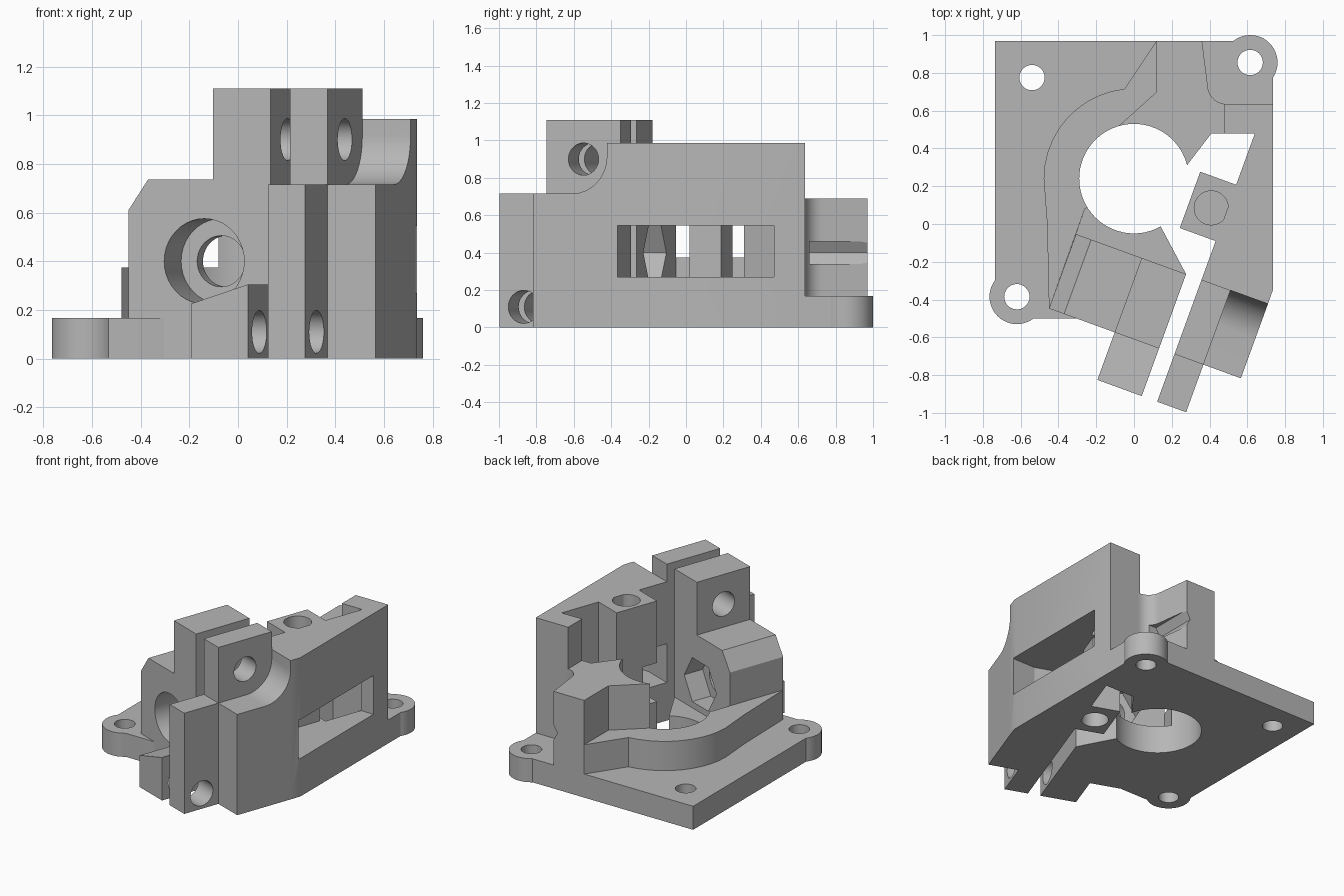
import bpy, bmesh, math
from mathutils import Vector

cube = bpy.data.objects.get("Cube")
if cube:
    bpy.data.objects.remove(cube, do_unlink=True)

grey = bpy.data.materials.new("plain grey")
grey.use_nodes = True
COLOR = (0.47, 0.47, 0.47, 1)
grey.diffuse_color = COLOR
grey.node_tree.nodes["Principled BSDF"].inputs["Base Color"].default_value = COLOR

C, S = math.cos(math.radians(20)), math.sin(math.radians(20))


def turned(u, v):
    """Plan point in the clamp frame, which is turned 20 degrees."""
    return (C * u + S * v, -S * u + C * v)


# Placements: profile (a, b) and depth h to a 3D point
def upright(a, b, h):
    return Vector((a, b, h))


def along_u(a, b, h):
    return Vector((*turned(h, a), b))


def along_v(a, b, h):
    return Vector((*turned(a, h), b))


def along_y(a, b, h):
    return Vector((a, h, b))


def prism(name, pts, h0, h1, place=upright):
    bm = bmesh.new()
    low = [bm.verts.new(place(a, b, h0)) for a, b in pts]
    high = [bm.verts.new(place(a, b, h1)) for a, b in pts]
    bm.faces.new(low)
    bm.faces.new(high)
    n = len(pts)
    for i in range(n):
        j = (i + 1) % n
        bm.faces.new((low[i], low[j], high[j], high[i]))
    bmesh.ops.recalc_face_normals(bm, faces=bm.faces)
    me = bpy.data.meshes.new(name)
    bm.to_mesh(me)
    bm.free()
    me.materials.append(grey)
    ob = bpy.data.objects.new(name, me)
    bpy.context.collection.objects.link(ob)
    return ob


def arc(cx, cy, r, a0, a1, n):
    angles = [math.radians(a0 + (a1 - a0) * i / n) for i in range(n + 1)]
    return [(cx + r * math.cos(a), cy + r * math.sin(a)) for a in angles]


def circle(cx, cy, r, n=40):
    return arc(cx, cy, r, 0, 360, n)[:-1]


def turned_box(name, u0, u1, v0, v1, z0, z1):
    return prism(name, [turned(*p) for p in ((u0, v0), (u1, v0), (u1, v1), (u0, v1))], z0, z1)


cutters = []


def cutter(ob):
    ob.hide_render = True
    cutters.append(ob)
    return ob


def finish(ob, *cuts):
    bpy.ops.object.select_all(action="DESELECT")
    bpy.context.view_layer.objects.active = ob
    ob.select_set(True)
    for c in cuts:
        mod = ob.modifiers.new("cut", "BOOLEAN")
        mod.operation = "DIFFERENCE"
        mod.solver = "EXACT"
        mod.object = c
        bpy.ops.object.modifier_apply(modifier=mod.name)
    bpy.ops.object.shade_smooth_by_angle(angle=math.radians(25))


PLATE, RIDGE, POST, WALL, TOP = 0.167, 0.375, 0.69, 0.985, 1.11
SLOT_L, SLOT_R, FRONT, BACK, NOSE = 0.35, 0.437, -0.574, -0.155, -0.842
EARS = [(0.615, 0.855), (-0.62, -0.385)]

# Cutters
bore = cutter(prism("bore_cutter", circle(0, 0.24, 0.29, 64), -0.1, 1.3))
screws = [cutter(prism("screw_cutter", circle(x, y, 0.067), -0.1, 0.3))
          for x, y in EARS + [(-0.54, 0.775)]]
top_bolt = cutter(prism("top_bolt_cutter", circle(-0.365, 0.9, 0.086), 0, 0.9, along_u))
low_bolt = cutter(prism("low_bolt_cutter", circle(-0.705, 0.11, 0.088), 0, 0.9, along_u))
counterbore = cutter(prism("counterbore_cutter", circle(0.061, 0.4, 0.175), -0.7, -0.37, along_v))
shaft_hole = cutter(prism("shaft_cutter", circle(0.061, 0.4, 0.105), -0.45, 0, along_v))
hex_pocket = cutter(prism("hex_pocket_cutter", circle(0.061, 0.4, 0.18, 6), -0.3, 0, along_v))
window = cutter(prism("window_cutter", [(0.3, -0.365), (0.9, -0.365), (0.9, 0.47), (0.3, 0.47)],
                      0.27, 0.545))
groove = cutter(prism("groove_cutter", circle(0.4, 0.4, 0.07, 6), 0.66, 1.1, along_y))
axle_holes = [cutter(prism("axle_cutter", circle(*turned(0.355, 0.22), 0.09), a, b))
              for a, b in ((-0.1, 0.2), (0.62, 1.1))]
bearing_gaps = [cutter(turned_box("bearing_gap_cutter", *g, 0.27, 0.545))
                for g in ((0.1, 0.6, -0.1, 0.172), (0.1, 0.6, 0.351, 0.5), (0.415, 0.6, -0.1, 0.5))]

# Base plate with two round ears
plate = prism("base_plate", [
    (-0.735, 0.97), (0.53, 0.97), EARS[0], (0.735, 0.78), (0.735, 0.48), (0.41, 0.48),
    (0.28, 0.31), (0, 0.24), (0.145, -0.02), turned(SLOT_L, BACK), turned(SLOT_L, -0.5),
    turned(0, -0.5), (-0.3, -0.5), (-0.62, -0.5), EARS[1], (-0.735, -0.3)], 0, PLATE)
finish(plate, bore, *screws)
for i, (x, y) in enumerate(EARS):
    ear = prism(f"ear_{i + 1}", circle(x, y, 0.145, 48), 0, PLATE)
    finish(ear, screws[i])

# Curved ridge round the bore, and the low floor in front of it
ridge = prism("bore_ridge", [turned(-0.27, FRONT), (-0.46, 0.0)]
              + arc(0, 0.24, 0.478, 180, 96, 10)
              + [(0.12, 0.97), (0.2, 0.97), (0.2, 0.6), (0, 0.24), (-0.26, 0.08)], 0, RIDGE)
finish(ridge, bore)
floor = prism("bore_floor", [(-0.26, 0.08), (0, 0.24), (0.145, -0.02), turned(SLOT_L, BACK),
                             turned(SLOT_L, -0.25), turned(-0.27, -0.25)], 0, 0.2)
finish(floor, bore)

# Rear post with a side groove
post = prism("rear_post", [(0.12, 0.97), (0.12, 0.70), (-0.08, 0.52), (0, 0.24), (0.28, 0.31),
                           (0.41, 0.48), (0.5, 0.48), (0.5, 0.635)]
             + arc(0.49, 0.735, 0.1, 270, 180, 8) + [(0.36, 0.97)], 0, POST)
finish(post, bore, groove)

# Left clamp: stepped block with shaft bore, plus its low front lug
left_clamp = prism("left_clamp", [(-0.27, 0), (SLOT_L, 0), (SLOT_L, TOP), (0.1, TOP),
                                  (0.1, 0.735), (-0.185, 0.735), (-0.27, 0.61)],
                   FRONT, BACK, along_v)
finish(left_clamp, top_bolt, counterbore, shaft_hole, hex_pocket)
left_lug = prism("left_lug", [(0.1, 0), (SLOT_L, 0), (SLOT_L, 0.305), (0.1, 0.225)],
                 NOSE, FRONT, along_v)
finish(left_lug, low_bolt)

# Right clamp: tall jaw, front lug and the filleted shoulder
jaw = turned_box("right_jaw", SLOT_R, 0.6, FRONT, BACK, 0, TOP)
finish(jaw, top_bolt)
lug = turned_box("right_lug", SLOT_R, 0.6, NOSE, FRONT, 0, 0.715)
finish(lug, low_bolt)
shoulder = prism("right_shoulder", [(BACK, 0), (FRONT, 0), (FRONT, 0.715)]
                 + arc(BACK - 0.2, 0.915, 0.2, -90, 0, 12) + [(BACK, WALL)],
                 0.6, 0.811, along_u)
finish(shoulder)

# Side wall with its window
wall = prism("side_wall", [turned(SLOT_R, BACK), turned(0.811, BACK), (0.735, -0.35),
                           (0.735, 0.635), (0.48, 0.635), (0.48, 0.48), (0.64, 0.48)], 0, WALL)
finish(wall, window)

# Bearing block on the inside of the wall
block = turned_box("bearing_block", 0.235, SLOT_R + 0.005, 0.063, 0.38, 0, WALL)
finish(block, *axle_holes, *bearing_gaps)

for c in cutters:
    bpy.data.objects.remove(c, do_unlink=True)
